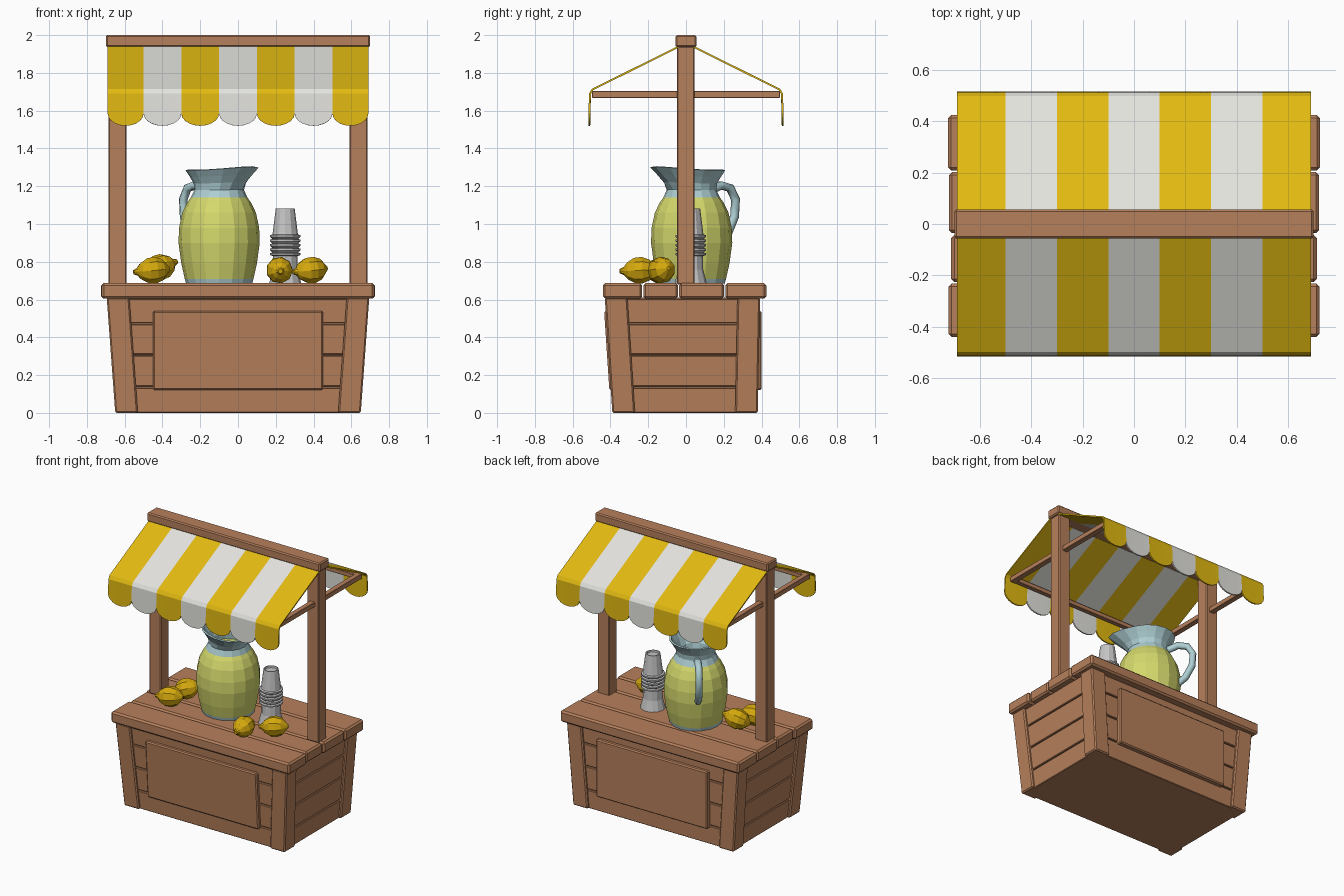
import bpy, bmesh, math
from mathutils import Vector, Matrix

if "Cube" in bpy.data.objects:
    bpy.data.objects.remove(bpy.data.objects["Cube"])


def mat(name, rgb):
    m = bpy.data.materials.new(name)
    m.diffuse_color = (*rgb, 1)
    m.use_nodes = True
    m.node_tree.nodes["Principled BSDF"].inputs["Base Color"].default_value = m.diffuse_color
    return m


WOOD = mat("wood", (0.47, 0.215, 0.105))
YELLOW = mat("awning_yellow", (0.76, 0.49, 0.006))
WHITE = mat("awning_white", (0.77, 0.765, 0.73))
LEMONADE = mat("lemonade", (0.66, 0.69, 0.15))
GLASS = mat("glass_blue", (0.42, 0.62, 0.65))
LEMON = mat("lemon_yellow", (0.67, 0.40, 0.004))
PAPER = mat("cup_grey", (0.56, 0.56, 0.57))


def finish(name, bm, mats, bevel=0):
    bmesh.ops.recalc_face_normals(bm, faces=bm.faces)
    me = bpy.data.meshes.new(name)
    bm.to_mesh(me)
    bm.free()
    for m in mats:
        me.materials.append(m)
    ob = bpy.data.objects.new(name, me)
    bpy.context.collection.objects.link(ob)
    if bevel:
        b = ob.modifiers.new("bevel", "BEVEL")
        b.width, b.segments = bevel, 1
    return ob


def block(name, z0, z1, low, high=None, bevel=0.006, m=WOOD):
    """Box with its own (x0, x1, y0, y1) rectangle at the bottom and top."""
    bm = bmesh.new()
    rings = []
    for z, (x0, x1, y0, y1) in ((z0, low), (z1, high or low)):
        rings.append([bm.verts.new(p) for p in
                      ((x0, y0, z), (x1, y0, z), (x1, y1, z), (x0, y1, z))])
    a, b = rings
    bm.faces.new(a)
    bm.faces.new(b)
    for i in range(4):
        j = (i + 1) % 4
        bm.faces.new((a[i], a[j], b[j], b[i]))
    return finish(name, bm, [m], bevel)


def lathe(bm, profile, n, shape=lambda p, a: p):
    """Spin (radius, z) pairs about z, capping both ends."""
    rings = []
    for r, z in profile:
        rings.append([bm.verts.new(shape(Vector((r * math.cos(a), r * math.sin(a), z)), a))
                      for a in (2 * math.pi * k / n for k in range(n))])
    for a, b in zip(rings, rings[1:]):
        for k in range(n):
            j = (k + 1) % n
            bm.faces.new((a[k], a[j], b[j], b[k]))
    bm.faces.new(rings[0])
    bm.faces.new(rings[-1])


# Flared counter outline at height z, pulled inwards by inset
def outline(z, inset):
    t = z / 0.61
    hx = 0.65 + 0.045 * t - inset
    return (-hx, hx, -0.39 - 0.04 * t + inset, 0.38 + 0.012 * t - inset)


# Counter core and stacked wall boards
block("counter_core", 0.002, 0.61, outline(0, 0.035), outline(0.61, 0.035), 0)
levels = (0, 0.14, 0.31, 0.475, 0.61)
for i, (z0, z1) in enumerate(zip(levels, levels[1:])):
    z1 -= 0.007
    block(f"wall_board_{i}", z0, z1, outline(z0, 0.018), outline(z1, 0.018), 0.004)

# Corner legs following the flare
W = 0.12
for sx in (0, 1):
    for sy in (0, 1):
        rects = []
        for z in (0, 0.61):
            x0, x1, y0, y1 = outline(z, 0)
            rx = (x1 - W, x1) if sx else (x0, x0 + W)
            ry = (y1 - W, y1) if sy else (y0, y0 + W)
            rects.append(rx + ry)
        block(f"corner_leg_{sx}{sy}", 0, 0.61, *rects, 0.008)

# Sign boards on the front and back
lo, hi = outline(0.12, 0), outline(0.54, 0)
block("front_panel", 0.12, 0.54, (-0.45, 0.45, lo[2] - 0.008, lo[2] + 0.04),
      (-0.45, 0.45, hi[2] - 0.008, hi[2] + 0.04), 0.008)
block("back_panel", 0.12, 0.54, (-0.45, 0.45, 0.34, 0.40), None, 0.008)

# Tabletop planks
planks = ((-0.44, -0.232, 0.722), (-0.226, -0.042, 0.712),
          (-0.036, 0.202, 0.72), (0.208, 0.425, 0.724))
for i, (y0, y1, hx) in enumerate(planks):
    block(f"table_plank_{i}", 0.605, 0.687, (-hx, hx, y0, y1), None, 0.012)

# Posts, ridge beam and awning frame
for s, side in ((-1, "left"), (1, "right")):
    xs = sorted((s * 0.59, s * 0.685))
    block(f"{side}_post", 0.68, 1.94, (*xs, -0.048, 0.046))
    xs = sorted((s * 0.615, s * 0.655))
    block(f"{side}_awning_arm", 1.668, 1.704, (*xs, -0.497, 0.497), None, 0.003)
    ys = sorted((s * 0.465, s * 0.497))
    block(f"{'front' if s < 0 else 'back'}_awning_rail", 1.67, 1.702,
          (-0.655, 0.655, *ys), None, 0.003)
block("ridge_beam", 1.936, 2.0, (-0.70, 0.70, -0.056, 0.056), None, 0.008)

# Striped awning with a scalloped valance, one sheet per side
edges = (-0.69, -0.5, -0.3, -0.1, 0.1, 0.3, 0.5, 0.69)
STEPS = 10
for s, side in ((-1, "front"), (1, "back")):
    bm = bmesh.new()
    for i, (xa, xb) in enumerate(zip(edges, edges[1:])):
        prev = None
        for k in range(STEPS + 1):
            u = -math.cos(math.pi * k / STEPS)
            x = (xa + xb) / 2 + u * (xb - xa) / 2
            zb = 1.585 - 0.065 * math.sqrt(max(0, 1 - u * u))
            col = [bm.verts.new((x, s * y, z)) for y, z in
                   ((0.04, 1.938), (0.495, 1.712), (0.508, 1.69), (0.512, zb))]
            if prev:
                for j in range(3):
                    f = bm.faces.new((prev[j], col[j], col[j + 1], prev[j + 1]))
                    f.material_index = i % 2
            prev = col
    bmesh.ops.remove_doubles(bm, verts=bm.verts, dist=0.0005)
    ob = finish(f"{side}_awning", bm, [YELLOW, WHITE])
    so = ob.modifiers.new("cloth", "SOLIDIFY")
    so.thickness, so.offset = 0.01, 0

# Pitcher: lathed jug with a spout pulled from the rim
PC = Vector((-0.10, 0.03, 0))
SPOUT = math.atan2(-0.74, 0.67)


def pull_spout(p, a):
    lift = max(0, min(1, (p.z - 1.17) / 0.115))
    w = max(0, math.cos(a - SPOUT)) ** 3 * lift
    out = Vector((math.cos(SPOUT), math.sin(SPOUT), 0.2))
    return p + out * 0.09 * w + PC


bm = bmesh.new()
lathe(bm, ((0.175, 0.685), (0.182, 0.71), (0.20, 0.79), (0.215, 0.90), (0.212, 0.98),
           (0.195, 1.06), (0.168, 1.115), (0.15, 1.14), (0.13, 1.18), (0.135, 1.215),
           (0.155, 1.25), (0.178, 1.285), (0.165, 1.288), (0.135, 1.24),
           (0.115, 1.19), (0.12, 1.15)), 16, pull_spout)
for f in bm.faces:
    f.material_index = 1 if 0.71 < f.calc_center_median().z < 1.151 else 0
# Neck band just above the drink stays glass
for f in bm.faces:
    c = f.calc_center_median()
    if c.z > 1.141 and len(f.verts) == 4:
        f.material_index = 0
finish("pitcher", bm, [GLASS, LEMONADE])

# Pitcher handle swept along a bent path
cu = bpy.data.curves.new("pitcher_handle", "CURVE")
cu.dimensions = "3D"
cu.bevel_depth, cu.bevel_resolution, cu.use_fill_caps = 0.024, 1, True
path = ((0.12, 1.175), (0.20, 1.205), (0.265, 1.19), (0.302, 1.13),
        (0.295, 1.04), (0.25, 0.955), (0.20, 0.915))
sp = cu.splines.new("POLY")
sp.points.add(len(path) - 1)
for pt, (r, z) in zip(sp.points, path):
    pt.co = (PC.x - 0.63 * r, PC.y + 0.77 * r, z, 1)
cu.materials.append(GLASS)
bpy.context.collection.objects.link(bpy.data.objects.new("pitcher_handle", cu))

# Stack of upturned paper cups with flared rims
profile = [(0.085, 0.685), (0.066, 0.76), (0.064, 0.83)]
for i in range(5):
    z = 0.835 + i * 0.024
    profile += [(0.080, z), (0.080, z + 0.010), (0.068, z + 0.014)]
profile += [(0.066, 0.955), (0.050, 1.083), (0.043, 1.083), (0.041, 1.07)]
bm = bmesh.new()
lathe(bm, profile, 12, lambda p, a: p + Vector((0.25, 0.025, 0)))
finish("cup_stack", bm, [PAPER])

# Lemons: (centre, pointing direction)
lemons = (((0.22, -0.245, 0.755), (0.05, -1, -0.05)),
          ((0.388, -0.13, 0.756), (-0.9, -0.4, -0.1)),
          ((-0.45, -0.14, 0.755), (-1, -0.25, -0.1)),
          ((-0.415, 0.0, 0.768), (0.8, 0.35, 0.3)))
for i, (c, d) in enumerate(lemons):
    bm = bmesh.new()
    lathe(bm, ((0.01, -0.092), (0.024, -0.08), (0.056, -0.052), (0.071, -0.012),
               (0.068, 0.028), (0.045, 0.066), (0.022, 0.084), (0.012, 0.106)), 9)
    rot = Vector(d).to_track_quat("Z", "Y").to_matrix().to_4x4()
    bm.transform(Matrix.Translation(c) @ rot)
    finish(f"lemon_{i}", bm, [LEMON])
